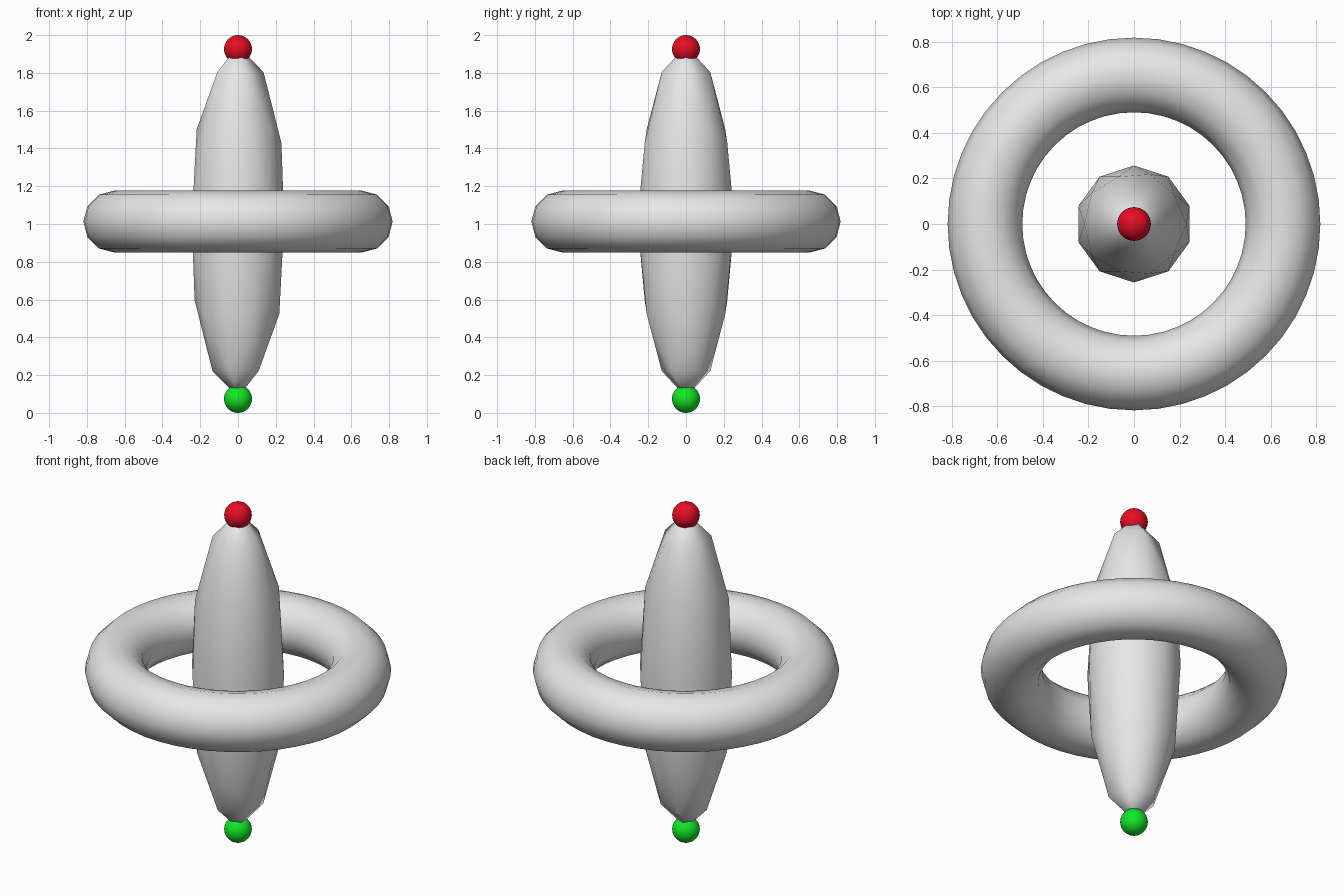
import bpy
import math

cube = bpy.data.objects.get("Cube")
if cube:
    bpy.data.objects.remove(cube, do_unlink=True)


def make_material(name, rgb):
    mat = bpy.data.materials.new(name)
    mat.use_nodes = True
    color = (*rgb, 1.0)
    mat.diffuse_color = color
    mat.node_tree.nodes["Principled BSDF"].inputs["Base Color"].default_value = color
    return mat


grey = make_material("light grey", (0.8, 0.8, 0.8))
red = make_material("red", (0.8, 0.004, 0.02))
green = make_material("green", (0.006, 0.8, 0.02))

MIDDLE = 1.013
BALL = 0.074


def finish(name, mat):
    """Name, colour and smooth the part that was just added."""
    obj = bpy.context.object
    obj.name = name
    obj.data.materials.append(mat)
    bpy.ops.object.shade_smooth()
    return obj


# Spindle: coarse icosphere stretched upright
bpy.ops.mesh.primitive_ico_sphere_add(subdivisions=2, radius=1, location=(0, 0, MIDDLE))
spindle = finish("spindle", grey)
spindle.scale = (0.257, 0.257, 0.93)

# Ring floating around the spindle
bpy.ops.mesh.primitive_torus_add(major_segments=48, minor_segments=12,
                                 major_radius=0.655, minor_radius=0.164,
                                 location=(0, 0, MIDDLE))
finish("ring", grey)

# Coloured balls on both tips
for name, z, mat in (("top_ball", 2 - BALL, red), ("bottom_ball", BALL, green)):
    bpy.ops.mesh.primitive_uv_sphere_add(segments=32, ring_count=16,
                                         radius=BALL, location=(0, 0, z))
    finish(name, mat)
